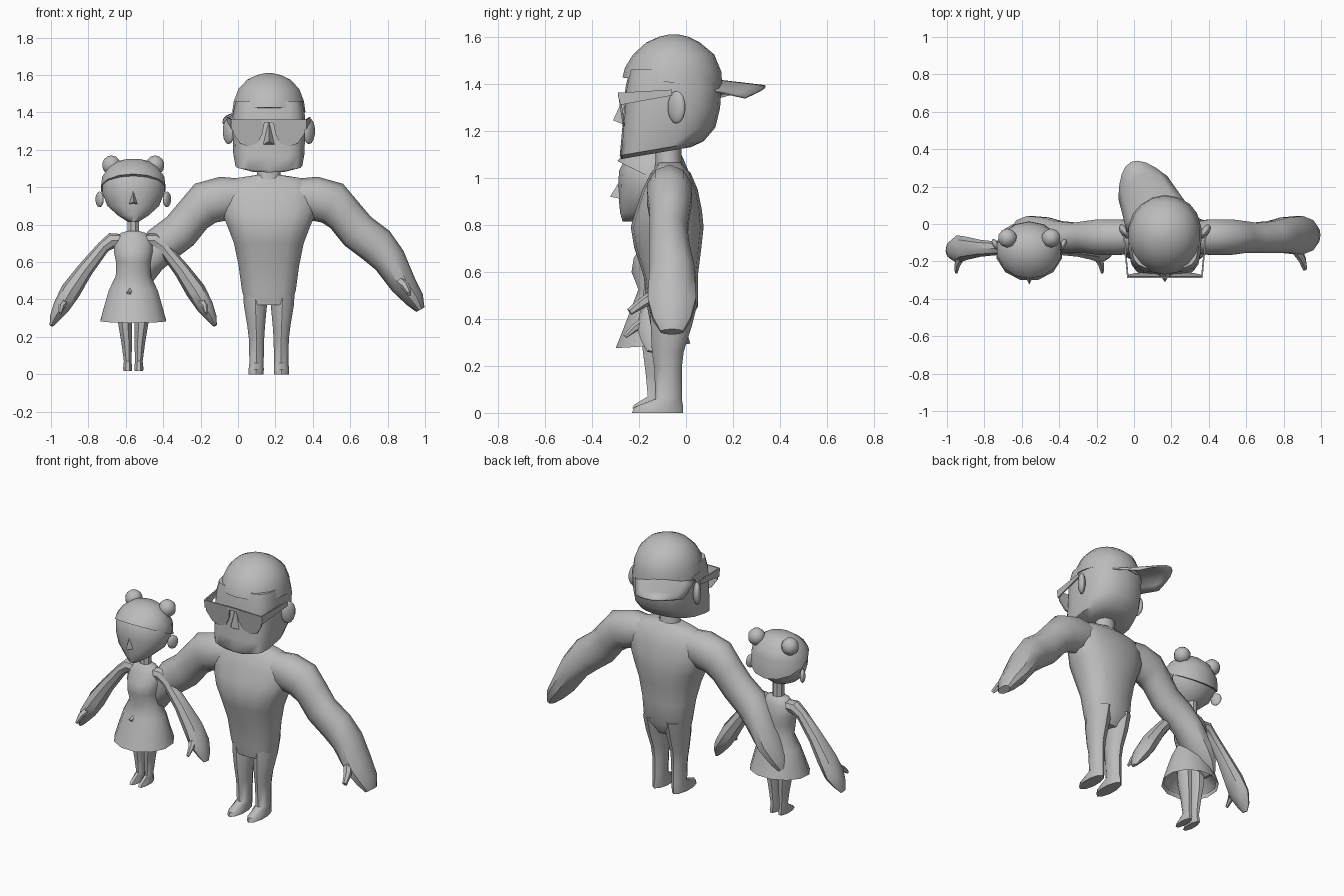
import bpy, bmesh, math
from mathutils import Vector

grey = bpy.data.materials.new("plain_grey")
grey.diffuse_color = (0.5, 0.5, 0.5, 1)
MAN, GIRL = 0.165, -0.56          # centre lines of the two figures


def finish(name, bm, angle=42):
    """Turn a bmesh into a named, shaded object."""
    bmesh.ops.recalc_face_normals(bm, faces=bm.faces)
    me = bpy.data.meshes.new(name)
    bm.to_mesh(me)
    bm.free()
    me.materials.append(grey)
    ob = bpy.data.objects.new(name, me)
    bpy.context.collection.objects.link(ob)
    bpy.ops.object.select_all(action='DESELECT')
    ob.select_set(True)
    bpy.context.view_layer.objects.active = ob
    bpy.ops.object.shade_smooth_by_angle(angle=math.radians(angle))
    return ob


def skin(name, rings, close=(True, True), angle=42):
    """Bridge a list of point rings into a tube."""
    bm = bmesh.new()
    vs = [[bm.verts.new(p) for p in r] for r in rings]
    n = len(vs[0])
    for a, b in zip(vs, vs[1:]):
        for i in range(n):
            j = (i + 1) % n
            bm.faces.new((a[i], a[j], b[j], b[i]))
    for r, c in zip((vs[0], vs[-1]), close):
        if c:
            bm.faces.new(r)
    return finish(name, bm, angle)


def spow(v, e):
    return math.copysign(abs(v) ** e, v)


def stack(name, cx, rows, n=14, front=2.0, back=2.0, close=(True, True), angle=42):
    """Loft rows of (z, half width, front y, back y, tilt[, x offset])."""
    rings = []
    for z, rx, y0, y1, tilt, *off in rows:
        ring, ox = [], (off[0] if off else 0)
        for i in range(n):
            a = 2 * math.pi * (i + 0.5) / n
            c, s = math.cos(a), math.sin(a)
            e = 2 / (front if s < 0 else back)
            dy = (y1 - y0) / 2 * spow(s, e)
            ring.append((cx + ox + rx * spow(c, e), (y0 + y1) / 2 + dy, z + tilt * dy))
        rings.append(ring)
    return skin(name, rings, close, angle)


def limb(name, cx, side, pts, n=10):
    """Loft along a path of (dx, y, z, in-plane radius, depth radius)."""
    P = [Vector((cx + side * p[0], p[1], p[2])) for p in pts]
    rings = []
    for k, p in enumerate(P):
        t = (P[min(k + 1, len(P) - 1)] - P[max(k - 1, 0)]).normalized()
        u = Vector((0, 1, 0)).cross(t).normalized()
        v = t.cross(u)
        ru, rv = pts[k][3:5]
        rings.append([p + u * ru * math.cos(2 * math.pi * i / n)
                      + v * rv * math.sin(2 * math.pi * i / n) for i in range(n)])
    return skin(name, rings)


def ball(name, loc, scale, rot=0.0, seg=10):
    bm = bmesh.new()
    bmesh.ops.create_uvsphere(bm, u_segments=seg, v_segments=7, radius=1)
    ob = finish(name, bm, 60)
    ob.location, ob.scale, ob.rotation_euler = loc, scale, (0, 0, rot)


def hull(name, pts, angle=30):
    bm = bmesh.new()
    for p in pts:
        bm.verts.new(p)
    bmesh.ops.convex_hull(bm, input=bm.verts)
    return finish(name, bm, angle)


# ---- Man: torso, neck, head ----
stack("man_torso", MAN, [
    (0.37, 0.125, -0.15, 0.0, 0), (0.45, 0.147, -0.165, 0.05, 0),
    (0.58, 0.165, -0.18, 0.05, 0), (0.70, 0.19, -0.22, 0.065, 0),
    (0.79, 0.225, -0.235, 0.075, 0), (0.86, 0.255, -0.215, 0.068, 0),
    (0.95, 0.26, -0.185, 0.05, 0), (1.02, 0.23, -0.15, 0.02, 0),
    (1.05, 0.17, -0.125, -0.01, 0), (1.065, 0.07, -0.12, -0.02, 0)], front=2.6, back=2.3)
stack("man_neck", MAN, [(1.0, 0.085, -0.14, 0.0, 0), (1.07, 0.066, -0.13, -0.02, 0),
                        (1.18, 0.066, -0.13, -0.02, 0)], n=10)
stack("man_head", MAN, [
    (1.105, 0.11, -0.275, 0.02, 0.17), (1.125, 0.18, -0.282, 0.075, 0.17),
    (1.19, 0.192, -0.275, 0.125, 0.12), (1.29, 0.195, -0.265, 0.145, 0.03),
    (1.38, 0.195, -0.258, 0.15, 0), (1.46, 0.18, -0.24, 0.135, 0)],
    n=18, front=4, back=2.3)

# ---- Cap worn backwards ----
stack("cap_crown", MAN, [
    (1.405, 0.198, -0.27, 0.155, -0.1), (1.46, 0.19, -0.26, 0.15, -0.04),
    (1.525, 0.165, -0.225, 0.12, 0), (1.575, 0.118, -0.17, 0.06, 0),
    (1.60, 0.065, -0.115, 0.01, 0), (1.61, 0.02, -0.07, -0.035, 0)], n=18, angle=60)
bm = bmesh.new()
grid = []
for j in range(5):
    v = j / 4
    row = []
    for i in range(9):
        u = i / 4 - 1
        p, d = 0.175 * u * (1 - 0.2 * v), 0.1 + v * (0.33 - 0.15 * u * u)
        row.append(bm.verts.new((MAN + 0.91 * p - 0.42 * d, -0.06 + 0.42 * p + 0.91 * d,
                                 1.425 - 0.035 * v - 0.05 * u * u)))
    grid.append(row)
for a, b in zip(grid, grid[1:]):
    for i in range(8):
        bm.faces.new((a[i], a[i + 1], b[i + 1], b[i]))
visor = finish("cap_visor", bm)
mod = visor.modifiers.new("thickness", 'SOLIDIFY')
mod.thickness, mod.offset = 0.01, 0

# ---- Face details and glasses ----
hull("man_nose", [(MAN, -0.262, 1.35), (MAN - 0.035, -0.262, 1.225),
                  (MAN + 0.035, -0.262, 1.225), (MAN, -0.31, 1.245)])
lens = [(0.02, 1.362), (0.198, 1.362), (0.192, 1.29), (0.155, 1.235),
        (0.11, 1.218), (0.06, 1.235), (0.035, 1.285)]
for s, side in ((-1, "left"), (1, "right")):
    hull(f"lens_{side}", [(MAN + s * x, y - 0.29 + 0.15 * (1.362 - z), z)
                          for x, z in lens for y in (0, 0.009)])
    hull(f"glasses_arm_{side}", [(MAN + s * (x + t), y, z)
                                 for x, y, z in ((0.194, -0.288, 1.362), (0.194, -0.28, 1.31),
                                                 (0.215, -0.06, 1.375), (0.215, -0.06, 1.35))
                                 for t in (0, 0.008)])
    ball(f"man_ear_{side}", (MAN + s * 0.215, -0.04, 1.3), (0.024, 0.045, 0.07), -s * 0.6)
hull("glasses_bridge", [(MAN + x, y, z) for x in (-0.04, 0.04)
                        for y in (-0.29, -0.28) for z in (1.345, 1.362)])

# ---- Man: limbs ----
for s, side in ((-1, "left"), (1, "right")):
    limb(f"man_arm_{side}", MAN, s, [
        (0.12, -0.07, 0.955, 0.09, 0.08), (0.24, -0.07, 0.94, 0.118, 0.1),
        (0.34, -0.07, 0.915, 0.118, 0.1), (0.405, -0.07, 0.85, 0.102, 0.09),
        (0.475, -0.075, 0.765, 0.104, 0.085), (0.575, -0.07, 0.69, 0.104, 0.09),
        (0.645, -0.06, 0.61, 0.09, 0.1), (0.72, -0.06, 0.48, 0.07, 0.108),
        (0.78, -0.06, 0.40, 0.052, 0.085), (0.81, -0.06, 0.345, 0.025, 0.05)])
    limb(f"man_thumb_{side}", MAN, s, [
        (0.70, -0.13, 0.50, 0.03, 0.03), (0.735, -0.19, 0.465, 0.022, 0.022),
        (0.75, -0.24, 0.43, 0.012, 0.016)], n=6)
    stack(f"man_leg_{side}", MAN, [
        (0.0, 0.042, -0.23, -0.012, 0, s * 0.068), (0.025, 0.043, -0.22, -0.012, 0, s * 0.068),
        (0.06, 0.04, -0.13, -0.018, 0, s * 0.066), (0.19, 0.043, -0.135, -0.018, 0, s * 0.066),
        (0.26, 0.05, -0.145, -0.01, 0, s * 0.068), (0.37, 0.065, -0.15, 0.025, 0, s * 0.072),
        (0.47, 0.07, -0.15, 0.05, 0, s * 0.073)], n=10)

# ---- Girl: head, hair, neck ----
stack("girl_head", GIRL, [
    (0.815, 0.03, -0.27, -0.17, 0), (0.85, 0.085, -0.28, -0.09, 0),
    (0.90, 0.142, -0.285, -0.03, 0), (0.97, 0.17, -0.288, 0.005, 0),
    (1.03, 0.17, -0.285, 0.01, 0), (1.09, 0.14, -0.255, -0.015, 0),
    (1.13, 0.085, -0.21, -0.06, 0)], n=14, angle=60)
stack("girl_hair", GIRL, [
    (0.995, 0.176, -0.292, 0.014, -0.5), (1.05, 0.17, -0.285, 0.012, -0.2),
    (1.105, 0.135, -0.25, -0.02, -0.05), (1.14, 0.085, -0.205, -0.065, 0),
    (1.152, 0.03, -0.16, -0.11, 0)], n=14, angle=60)
hull("girl_nose", [(GIRL, -0.28, 0.99), (GIRL - 0.025, -0.275, 0.91),
                   (GIRL + 0.025, -0.275, 0.91), (GIRL, -0.323, 0.92)])
stack("girl_neck", GIRL, [(0.72, 0.045, -0.17, -0.08, 0), (0.77, 0.034, -0.16, -0.09, 0),
                          (0.88, 0.034, -0.165, -0.09, 0)], n=8)

# ---- Girl: dress with an open, flared skirt ----
stack("girl_dress", GIRL, [
    (0.285, 0.182, -0.305, 0.025, 0.06), (0.36, 0.162, -0.27, 0.0, 0),
    (0.45, 0.135, -0.235, -0.025, 0), (0.525, 0.097, -0.205, -0.055, 0),
    (0.60, 0.096, -0.235, -0.05, 0), (0.66, 0.108, -0.225, -0.05, 0),
    (0.72, 0.105, -0.185, -0.065, 0), (0.755, 0.07, -0.17, -0.08, 0),
    (0.765, 0.035, -0.16, -0.09, 0)], n=12, close=(False, True))
stack("skirt_underside", GIRL, [(0.30, 0.17, -0.29, 0.01, 0.06), (0.40, 0.06, -0.2, -0.07, 0)], n=12,
      close=(False, True))

# ---- Girl: limbs, ears, hair buns ----
for s, side in ((-1, "left"), (1, "right")):
    limb(f"girl_arm_{side}", GIRL, s, [
        (0.06, -0.125, 0.715, 0.035, 0.04), (0.115, -0.125, 0.715, 0.042, 0.042),
        (0.16, -0.13, 0.68, 0.034, 0.035), (0.26, -0.13, 0.555, 0.043, 0.045),
        (0.335, -0.13, 0.445, 0.054, 0.062), (0.385, -0.135, 0.36, 0.045, 0.075),
        (0.42, -0.14, 0.30, 0.028, 0.05), (0.438, -0.145, 0.26, 0.01, 0.022)], n=8)
    limb(f"girl_thumb_{side}", GIRL, s, [
        (0.365, -0.17, 0.39, 0.025, 0.025), (0.385, -0.22, 0.36, 0.017, 0.017),
        (0.39, -0.26, 0.325, 0.008, 0.01)], n=6)
    stack(f"girl_leg_{side}", GIRL, [
        (0.018, 0.025, -0.235, -0.09, 0, s * 0.03), (0.035, 0.026, -0.225, -0.09, 0, s * 0.03),
        (0.07, 0.022, -0.165, -0.1, 0, s * 0.03), (0.17, 0.031, -0.175, -0.09, 0, s * 0.035),
        (0.28, 0.04, -0.19, -0.08, 0, s * 0.045), (0.42, 0.045, -0.19, -0.08, 0, s * 0.047)], n=8)
    ball(f"girl_ear_{side}", (GIRL + s * 0.18, -0.11, 0.935), (0.017, 0.035, 0.042), -s * 0.5, 8)
    ball(f"hair_bun_{side}", (GIRL + s * 0.117, -0.075, 1.118), (0.052, 0.052, 0.052))
